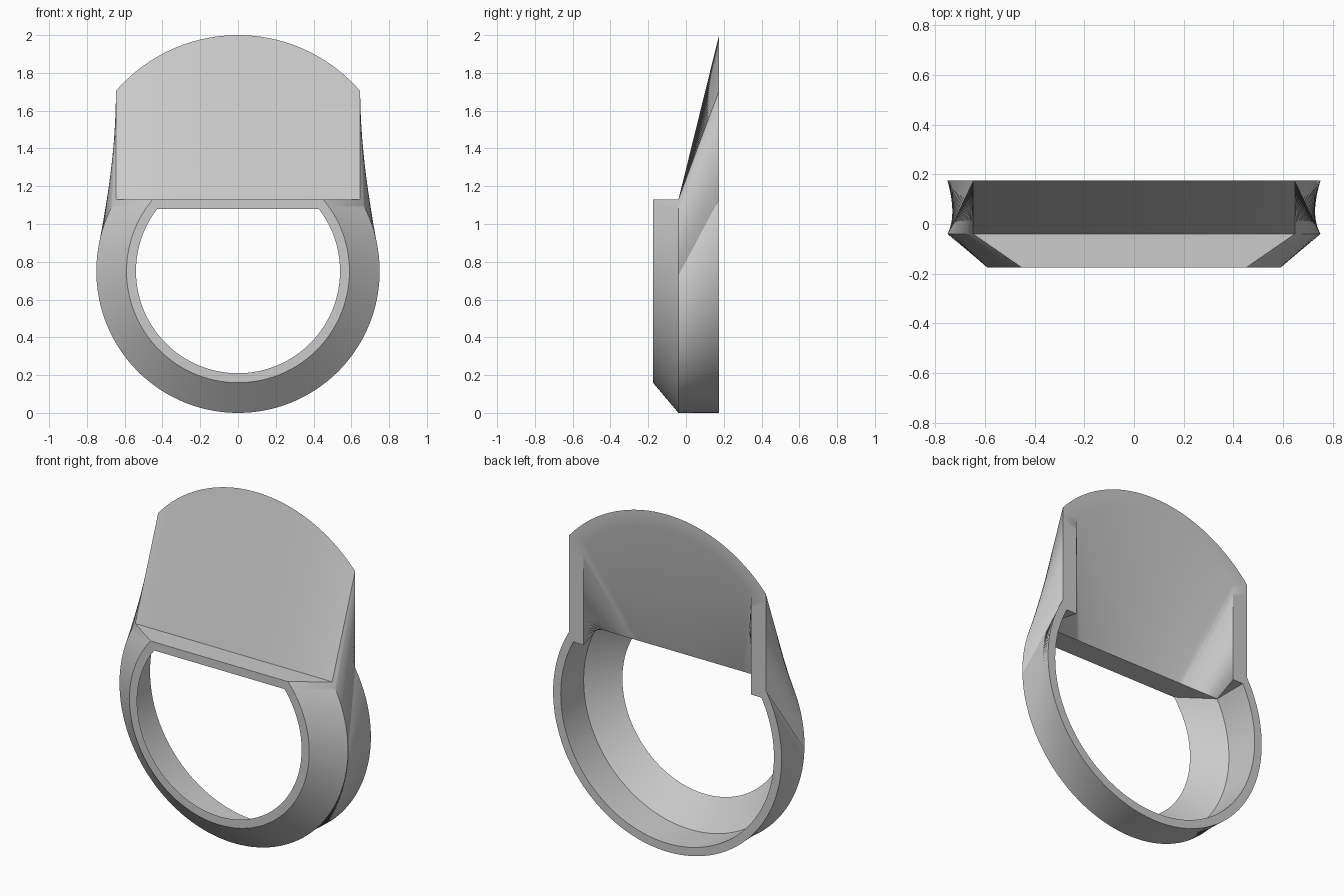
import bpy, bmesh
from math import asin, cos, sin, sqrt, pi, radians

cube = bpy.data.objects.get("Cube")
if cube:
    bpy.data.objects.remove(cube)

CENTER = 0.75                      # height of the ring centre
RING, SIDE, CROWN = 66, 24, 24     # segments of each stretch of a half profile
FRONT, MID, BACK = -0.175, -0.04, 0.175


def line(a, b, n):
    return [(a[0] + (b[0] - a[0]) * i / n, a[1] + (b[1] - a[1]) * i / n)
            for i in range(n)]


def arc(r, cz, start, end, n):
    return [(r * cos(start + (end - start) * i / n),
             cz + r * sin(start + (end - start) * i / n)) for i in range(n)]


def cut_corner(r, top):
    """Point where a circle meets its flat top."""
    return sqrt(r * r - (top - CENTER) ** 2), top


def ring_arc(r, top, n):
    return arc(r, CENTER, -pi / 2, asin((top - CENTER) / r), n)


def flat_ring(r, top):
    """Circle with a flat chord across the top."""
    return (ring_arc(r, top, RING + SIDE)
            + line(cut_corner(r, top), (0, top), CROWN) + [(0, top)])


def crown_arc(r, half_width, cz):
    return arc(r, cz, pi / 2 - asin(half_width / r), pi / 2, CROWN) + [(0, cz + r)]


def closed(half, y):
    """Mirror a half profile into a closed loop at depth y."""
    return [(x, y, z) for x, z in half] + [(-x, y, z) for x, z in half[-2:0:-1]]


# Profiles of the hood: arched crown, straight sides, round bottom
arch_z = 1.146
outer_corner = cut_corner(0.75, 1.13)
outer_hood = (ring_arc(0.75, 1.13, RING)
              + line(outer_corner, (outer_corner[0], 1.70), SIDE)
              + crown_arc(0.854, outer_corner[0], arch_z))

# Inside of the hood has a small ledge where the thicker sides begin
inner_corner = cut_corner(0.70, 1.08)
inner_top = arch_z + sqrt(0.76 ** 2 - 0.55 ** 2)
inner_hood = (ring_arc(0.70, 1.08, RING) + [inner_corner]
              + line((0.55, 1.08), (0.55, inner_top), SIDE - 1)
              + crown_arc(0.76, 0.55, arch_z))
inner_seat = (ring_arc(0.70, 1.08, RING) + [inner_corner]
              + line(inner_corner, (0.36, 1.08), SIDE - 1)
              + line((0.36, 1.08), (0, 1.08), CROWN) + [(0, 1.08)])

hole = closed(flat_ring(0.54, 1.08), FRONT)
lip = closed(flat_ring(0.59, 1.13), FRONT)
shoulder = closed(flat_ring(0.75, 1.13), MID)
hood_out = closed(outer_hood, BACK)
hood_in = closed(inner_hood, BACK)
seat = closed(inner_seat, MID)
throat = closed(flat_ring(0.70, 1.08), MID)

# Loft each pair of neighbouring loops
bm = bmesh.new()
for first, second in ((hole, lip), (lip, shoulder), (shoulder, hood_out),
                      (hood_out, hood_in), (hood_in, seat), (throat, hole)):
    a = [bm.verts.new(p) for p in first]
    b = [bm.verts.new(p) for p in second]
    for i in range(len(a)):
        j = (i + 1) % len(a)
        bm.faces.new((a[i], b[i], b[j], a[j]))
bmesh.ops.remove_doubles(bm, verts=bm.verts[:], dist=0.0002)
bmesh.ops.dissolve_degenerate(bm, edges=bm.edges[:], dist=0.00001)

mesh = bpy.data.meshes.new("hooded_bezel")
bm.to_mesh(mesh)
bm.free()
bezel = bpy.data.objects.new("hooded_bezel", mesh)
bpy.context.collection.objects.link(bezel)

# Single plain grey
grey = bpy.data.materials.new("plain_grey")
grey.use_nodes = True
colour = (0.6, 0.6, 0.6, 1)
grey.diffuse_color = colour
grey.node_tree.nodes["Principled BSDF"].inputs["Base Color"].default_value = colour
mesh.materials.append(grey)

bpy.ops.object.select_all(action="DESELECT")
bezel.select_set(True)
bpy.context.view_layer.objects.active = bezel
bpy.ops.object.shade_smooth_by_angle(angle=radians(30))
